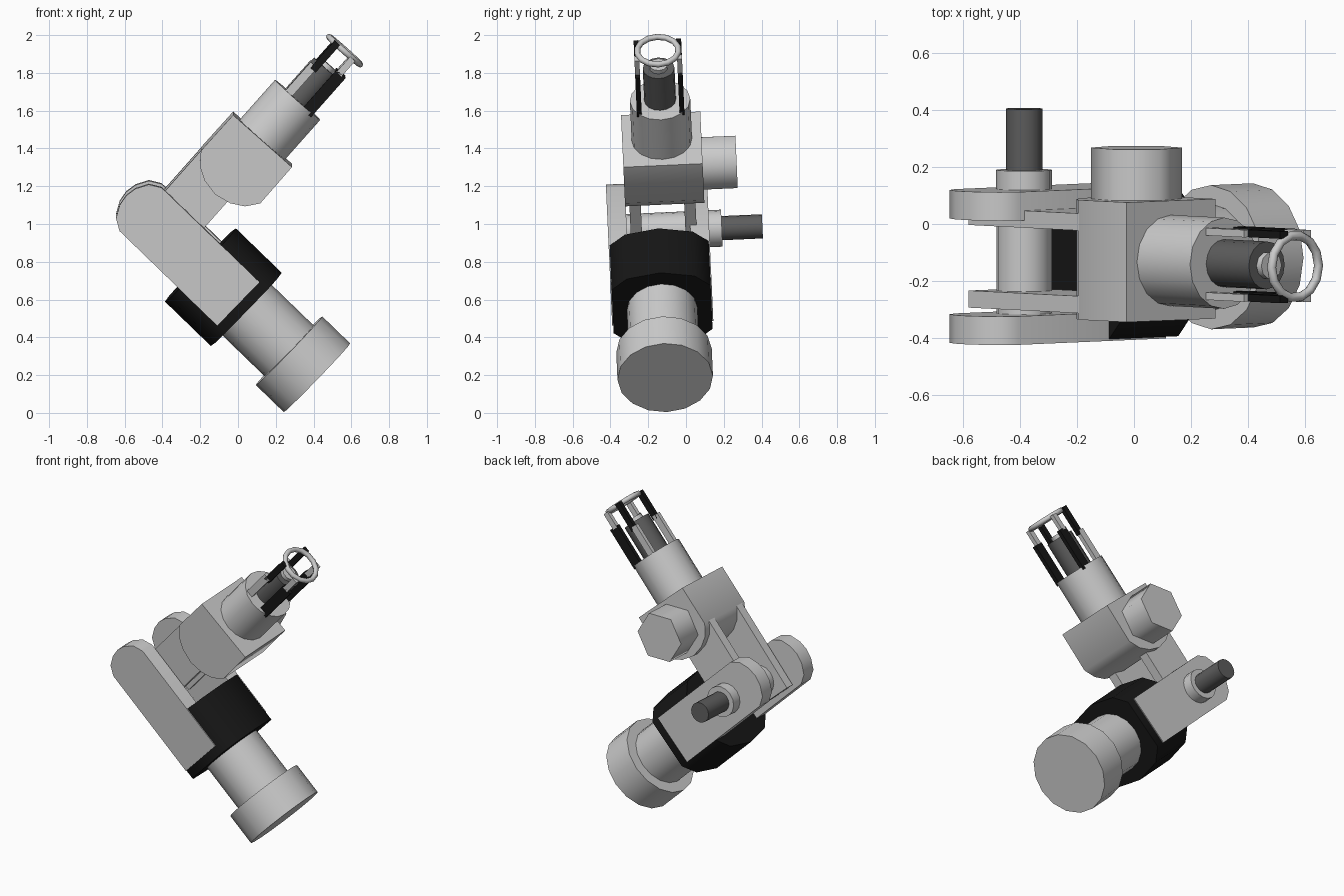
import bpy, bmesh, math
from mathutils import Matrix, Vector

if "Cube" in bpy.data.objects:
    bpy.data.objects.remove(bpy.data.objects["Cube"])

def mat(name, v):
    m = bpy.data.materials.new(name)
    m.diffuse_color = (v, v, v, 1)
    m.use_nodes = True
    m.node_tree.nodes["Principled BSDF"].inputs["Base Color"].default_value = m.diffuse_color
    return m

BLACK, DARK = mat("black", 0.008), mat("dark_grey", 0.11)
HINGE = Vector((0, 1, 0.045)).normalized()

def frame(origin, x, z):
    """Local Z runs along the arm, local Y along the hinge pin."""
    a = Vector((x, 0, z))
    a = (a - HINGE * a.dot(HINGE)).normalized()
    v = HINGE.cross(a)
    m = Matrix((v, HINGE, a)).transposed().to_4x4()
    m.translation = Vector(origin)
    return m

LOWER = frame((0.418, -0.11, 0.186), -0.718, 0.696)
UPPER = frame((0.13, -0.128, 1.448), 0.663, 0.748)

def finish(ob, fr, material):
    ob.matrix_world = fr
    if material:
        ob.data.materials.append(material)
    bpy.ops.object.select_all(action='DESELECT')
    ob.select_set(True)
    bpy.context.view_layer.objects.active = ob
    bpy.ops.object.shade_smooth_by_angle(angle=math.radians(65))

def prism(name, fr, pts, lo, hi, axis='Z', material=None):
    """Extrude a cross-section along local Z (x,y points) or local Y (x,z points)."""
    place = (lambda p, d: (p[0], p[1], d)) if axis == 'Z' else (lambda p, d: (p[0], d, p[1]))
    bm = bmesh.new()
    a, b = [[bm.verts.new(place(p, d)) for p in pts] for d in (lo, hi)]
    bm.faces.new(a)
    bm.faces.new(b)
    n = len(pts)
    for i in range(n):
        j = (i + 1) % n
        bm.faces.new((a[i], a[j], b[j], b[i]))
    bmesh.ops.recalc_face_normals(bm, faces=bm.faces)
    me = bpy.data.meshes.new(name)
    bm.to_mesh(me)
    bm.free()
    ob = bpy.data.objects.new(name, me)
    bpy.context.collection.objects.link(ob)
    finish(ob, fr, material)

def ngon(r, n=16, c=(0, 0), turn=0.0):
    return [(c[0] + r * math.cos(turn + math.tau * i / n),
             c[1] + r * math.sin(turn + math.tau * i / n)) for i in range(n)]

def rect(x0, x1, y0, y1):
    return [(x0, y0), (x1, y0), (x1, y1), (x0, y1)]

# lower arm: foot, tube and black collar
prism("foot_cup", LOWER, ngon(0.253), 0, 0.206)
prism("lower_tube", LOWER, ngon(0.187), 0.15, 0.56)
half = [(0, -0.27), (0.18, -0.235), (0.262, -0.16), (0.262, 0.16), (0.18, 0.235), (0, 0.27)]
collar = [(v, e) for e, v in half] + [(v, -e) for e, v in half[-2:0:-1]]
prism("black_collar", LOWER, collar, 0.521, 0.859, material=BLACK)

# elbow plates with rounded ends
plate = [(-0.16, 0.58), (0.16, 0.58), (0.16, 1.30), (0.125, 1.36), (0.06, 1.395),
         (0, 1.405), (-0.06, 1.395), (-0.125, 1.36), (-0.16, 1.30)]
for side, s in (("near", -1), ("far", 1)):
    prism("elbow_plate_" + side, LOWER, plate, *sorted((s * 0.168, s * 0.268)), axis='Y')

# hinge: inner drum, boss and dark pin
pin = (0.0, 1.118)
prism("hinge_drum", LOWER, ngon(0.0975, 16, pin), -0.2, 0.2, 'Y')
prism("hinge_boss", LOWER, ngon(0.098, 16, pin), 0.2, 0.335, 'Y')
prism("hinge_pin", LOWER, ngon(0.064, 16, pin), 0.3, 0.55, 'Y', DARK)

# upper arm: fork, rounded body, side motor and tube
for side, lo, hi in (("near", -0.187, -0.127), ("far", 0.103, 0.163)):
    prism("fork_" + side, UPPER, rect(-0.21, 0.075, -0.832, -0.25), lo, hi, 'Y')
body = [(-0.208, 0), (0.208, 0), (0.21, -0.255), (0.16, -0.32), (0.09, -0.36),
        (0, -0.378), (-0.09, -0.36), (-0.16, -0.32), (-0.21, -0.255)]
prism("upper_body", UPPER, body, -0.21, 0.21, 'Y')
prism("side_motor", UPPER, ngon(0.16, 6, (0.0, -0.183), math.radians(41.5)), 0.19, 0.39, 'Y')
prism("upper_tube", UPPER, ngon(0.16), -0.05, 0.28)

# tip: dark core, knob, side strips and ring
prism("tip_core", UPPER, ngon(0.084), 0.25, 0.505, material=DARK)
prism("tip_knob", UPPER, ngon(0.048, 10), 0.49, 0.53)
for side, s in (("near", -1), ("far", 1)):
    y0, y1 = sorted((s * 0.1, s * 0.126))
    for part, x0, x1, z0, z1, m in (
            ("rail_low", -0.085, -0.038, 0.25, 0.48, None),
            ("rail_high", -0.066, -0.028, 0.455, 0.65, BLACK),
            ("grip", 0.045, 0.11, 0.262, 0.54, BLACK),
            ("grip_end", 0.052, 0.088, 0.53, 0.64, None)):
        prism(part + "_" + side, UPPER, rect(x0, x1, y0, y1), z0, z1, material=m)
bpy.ops.mesh.primitive_torus_add(major_radius=0.11, minor_radius=0.016,
                                 major_segments=14, minor_segments=8)
ring = bpy.context.object
ring.name = "tip_ring"
finish(ring, UPPER @ Matrix.Translation((0.013, 0, 0.64)), None)
